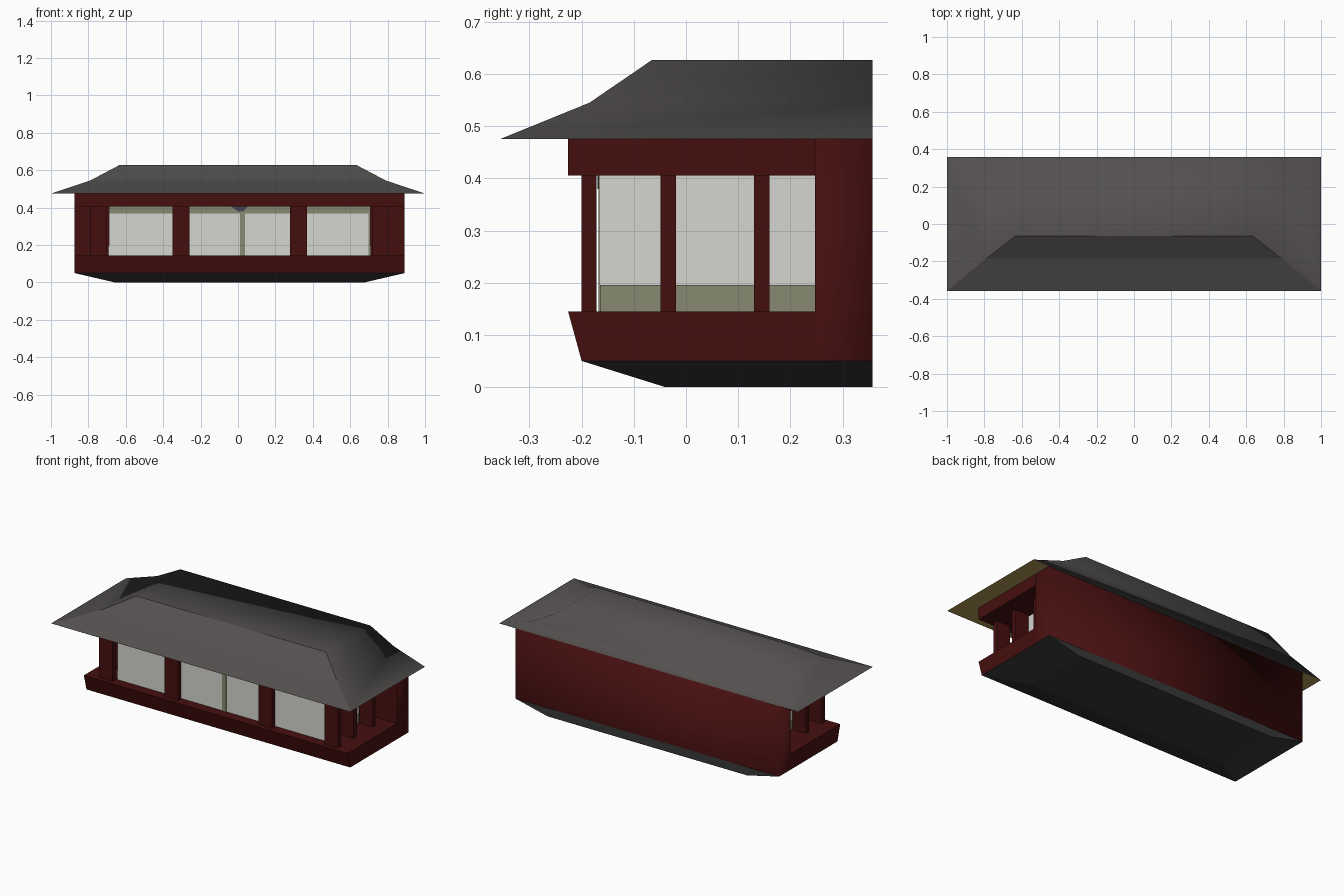
import bpy, bmesh

if "Cube" in bpy.data.objects:
    bpy.data.objects.remove(bpy.data.objects["Cube"])

CX = 0.009     # centre line of the body, very slightly off the roof centre
BACK = 0.357   # flat rear plane


def mat(name, r, g, b):
    m = bpy.data.materials.new(name)
    m.diffuse_color = (r, g, b, 1)
    m.use_nodes = True
    m.node_tree.nodes["Principled BSDF"].inputs["Base Color"].default_value = m.diffuse_color
    return m


RED = mat("dark red paint", 0.062, 0.0048, 0.0048)
ROOF = mat("grey roof", 0.088, 0.08, 0.079)
BASE = mat("charcoal base", 0.04, 0.04, 0.041)
GLASS = mat("pale window", 0.66, 0.665, 0.63)
KHAKI = mat("khaki window trim", 0.25, 0.255, 0.165)
TAN = mat("tan soffit", 0.42, 0.30, 0.085)
SLATE = mat("slate", 0.06, 0.06, 0.085)


def loft(name, rings, mats, soft_back=False):
    """Stack of rectangles (x0, x1, y0, y1, z), bottom to top, as a closed solid."""
    bm = bmesh.new()
    loops = [[bm.verts.new(p) for p in ((a, c, z), (b, c, z), (b, d, z), (a, d, z))]
             for a, b, c, d, z in rings]
    bm.faces.new(loops[0][::-1])
    bm.faces.new(loops[-1])
    for lo, hi in zip(loops, loops[1:]):
        for i in range(4):
            j = (i + 1) % 4
            bm.faces.new((lo[i], lo[j], hi[j], hi[i]))
    bm.normal_update()
    for f in bm.faces:
        f.smooth = soft_back
        if len(mats) > 1 and f.normal.z < -0.9:   # second colour underneath
            f.material_index = 1
    if soft_back:   # front creases and the underside stay crisp
        for e in bm.edges:
            front = all(v.co.y < 0.3 for v in e.verts)
            side_kink = False
            if any(f.normal.z < -0.9 for f in e.link_faces) or (front and not side_kink):
                e.smooth = False
    me = bpy.data.meshes.new(name)
    bm.to_mesh(me)
    bm.free()
    for m in mats:
        me.materials.append(m)
    ob = bpy.data.objects.new(name, me)
    bpy.context.collection.objects.link(ob)
    return ob


def box(name, x0, x1, y0, y1, z0, z1, m, soft_back=False):
    return loft(name, [(x0, x1, y0, y1, z0), (x0, x1, y0, y1, z1)], [m], soft_back)


W = 0.882               # half width of the body
L, R = CX - W, CX + W
WALL = 0.247            # front of the rear wall block
SILL, HEAD, EAVE = 0.145, 0.405, 0.475

# Base, flaring up to the balcony
loft("base", [(CX - 0.667, CX + 0.667, -0.04, BACK, 0),
              (L, R, -0.2, BACK, 0.05)], [BASE])

# Balcony tray, top beam and rear wall
loft("balcony", [(L, R, -0.2, WALL, 0.05), (L, R, -0.226, WALL, SILL)], [RED])
box("top_beam", L, R, -0.226, WALL, HEAD, EAVE, RED)
box("rear_wall", L, R, WALL, BACK, 0.05, EAVE, RED, True)

# Roof: two-pitch hip cut off flat at the rear, tan underneath
loft("roof", [(-1, 1, -0.357, BACK, EAVE),
              (-0.79, 0.79, -0.185, BACK, 0.545),
              (-0.635, 0.635, -0.065, BACK, 0.627)], [ROOF, TAN], True)

# Window box behind the posts
GL, GR, GF = CX - 0.7, CX + 0.7, -0.165
box("windows", GL, GR, GF, WALL, SILL, HEAD, GLASS)

# Posts along the front
for i, x in enumerate((-0.754, -0.314, 0.314, 0.754)):
    box(f"front_post_{i}", CX + x - 0.045, CX + x + 0.045, -0.2, -0.172, SILL, HEAD, RED)

# Posts and window trim on both ends
for side, s in (("left", -1), ("right", 1)):
    for i, y in enumerate((-0.034, 0.145)):
        c = CX + s * 0.754
        box(f"{side}_post_{i}", c - 0.045, c + 0.045, y - 0.015, y + 0.015, SILL, HEAD, RED)
    c = CX + s * 0.7
    box(f"{side}_window_trim", c - 0.003, c + 0.003, GF, WALL, SILL, 0.196, KHAKI)

# Painted trim on the front windows
PF = GF - 0.003
box("front_window_trim", GL, GR, PF, GF, 0.368, HEAD, KHAKI)
box("centre_window_bar", 0.01, 0.037, PF, GF, SILL, 0.368, KHAKI)
box("corner_window_bar", GR - 0.01, GR, PF, GF, SILL, 0.368, KHAKI)
loft("centre_emblem_plate", [(0.0, 0.03, PF - 0.002, PF, 0.38),
                             (-0.035, 0.05, PF - 0.002, PF, HEAD)], [SLATE])
